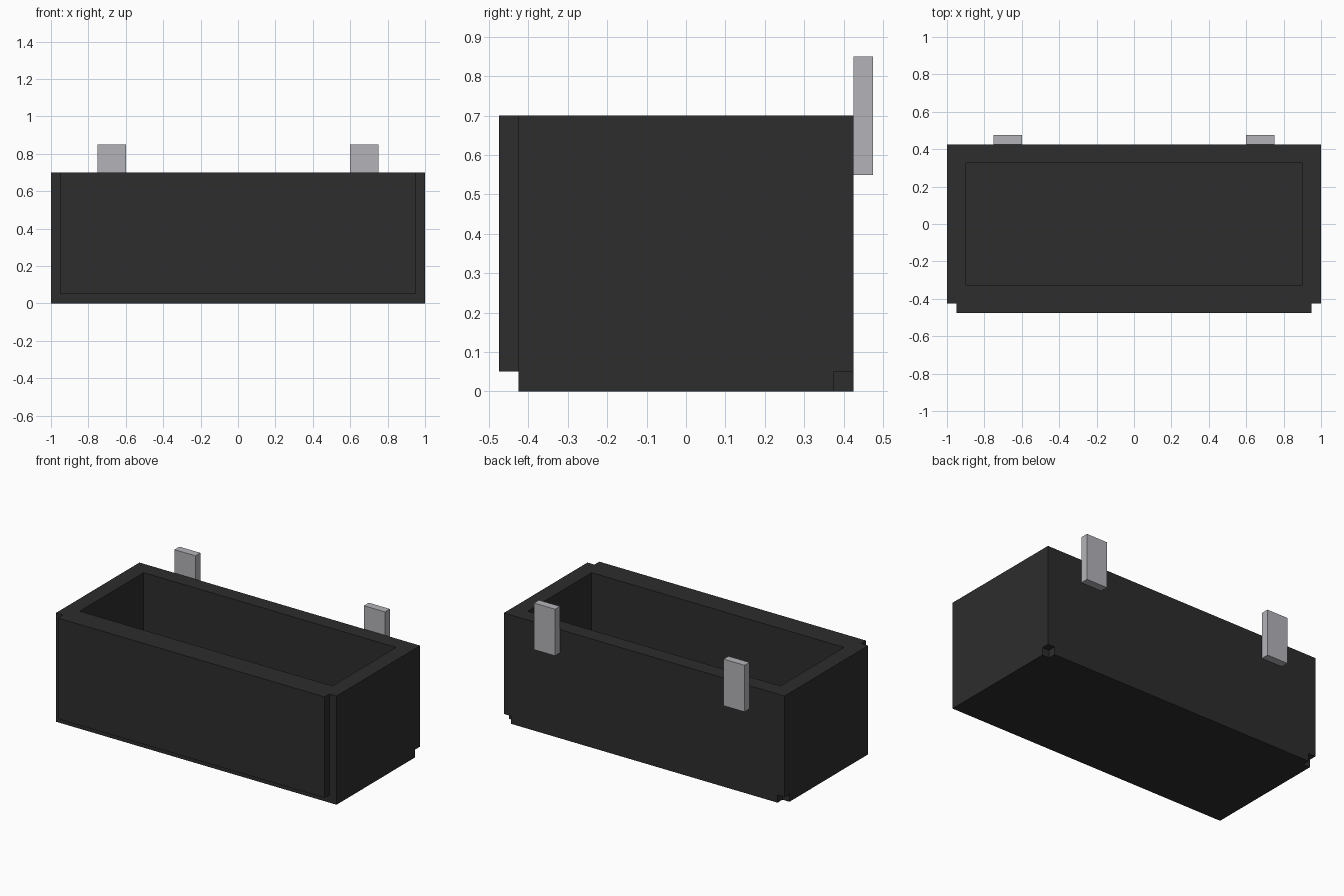
import bpy
import bmesh
from mathutils import Vector

cube = bpy.data.objects.get("Cube")
if cube:
    bpy.data.objects.remove(cube, do_unlink=True)


def material(name, color):
    m = bpy.data.materials.new(name)
    m.use_nodes = True
    m.diffuse_color = color
    m.node_tree.nodes["Principled BSDF"].inputs["Base Color"].default_value = color
    return m


charcoal = material("charcoal", (0.026, 0.026, 0.026, 1))
light_grey = material("light grey", (0.456, 0.456, 0.485, 1))


def box(name, low, high, mat):
    """Axis-aligned box between two opposite corners."""
    low, high = Vector(low), Vector(high)
    bm = bmesh.new()
    bmesh.ops.create_cube(bm, size=1)
    bmesh.ops.scale(bm, vec=high - low, verts=bm.verts)
    mesh = bpy.data.meshes.new(name)
    bm.to_mesh(mesh)
    bm.free()
    mesh.materials.append(mat)
    obj = bpy.data.objects.new(name, mesh)
    obj.location = (low + high) / 2
    bpy.context.collection.objects.link(obj)
    return obj


def cut(target, cutter):
    """Subtract the cutter, apply the result and discard the cutter."""
    cutter.hide_render = True
    mod = target.modifiers.new("cut", "BOOLEAN")
    mod.operation = "DIFFERENCE"
    mod.solver = "EXACT"
    mod.object = cutter
    bpy.context.view_layer.update()
    graph = bpy.context.evaluated_depsgraph_get()
    mesh = bpy.data.meshes.new_from_object(target.evaluated_get(graph))
    target.modifiers.clear()
    target.data = mesh
    bpy.data.objects.remove(cutter, do_unlink=True)


# Open tub with thick walls and floor
tub = box("tub", (-1, -0.425, 0), (1, 0.425, 0.7), charcoal)
cut(tub, box("cavity_cutter", (-0.9, -0.325, 0.1), (0.9, 0.325, 0.8), charcoal))

# Small notches in the lower back corners
for s in (-1, 1):
    xs = sorted((s * 0.95, s * 1.1))
    cut(tub, box("notch_cutter", (xs[0], 0.375, -0.1), (xs[1], 0.5, 0.05), charcoal))

# Raised panel on the front
box("front_panel", (-0.95, -0.475, 0.05), (0.95, -0.425, 0.7), charcoal)

# Upright tabs on the back
for side, s in (("left", 1), ("right", -1)):
    xs = sorted((s * 0.6, s * 0.75))
    box(side + "_tab", (xs[0], 0.425, 0.55), (xs[1], 0.475, 0.85), light_grey)
